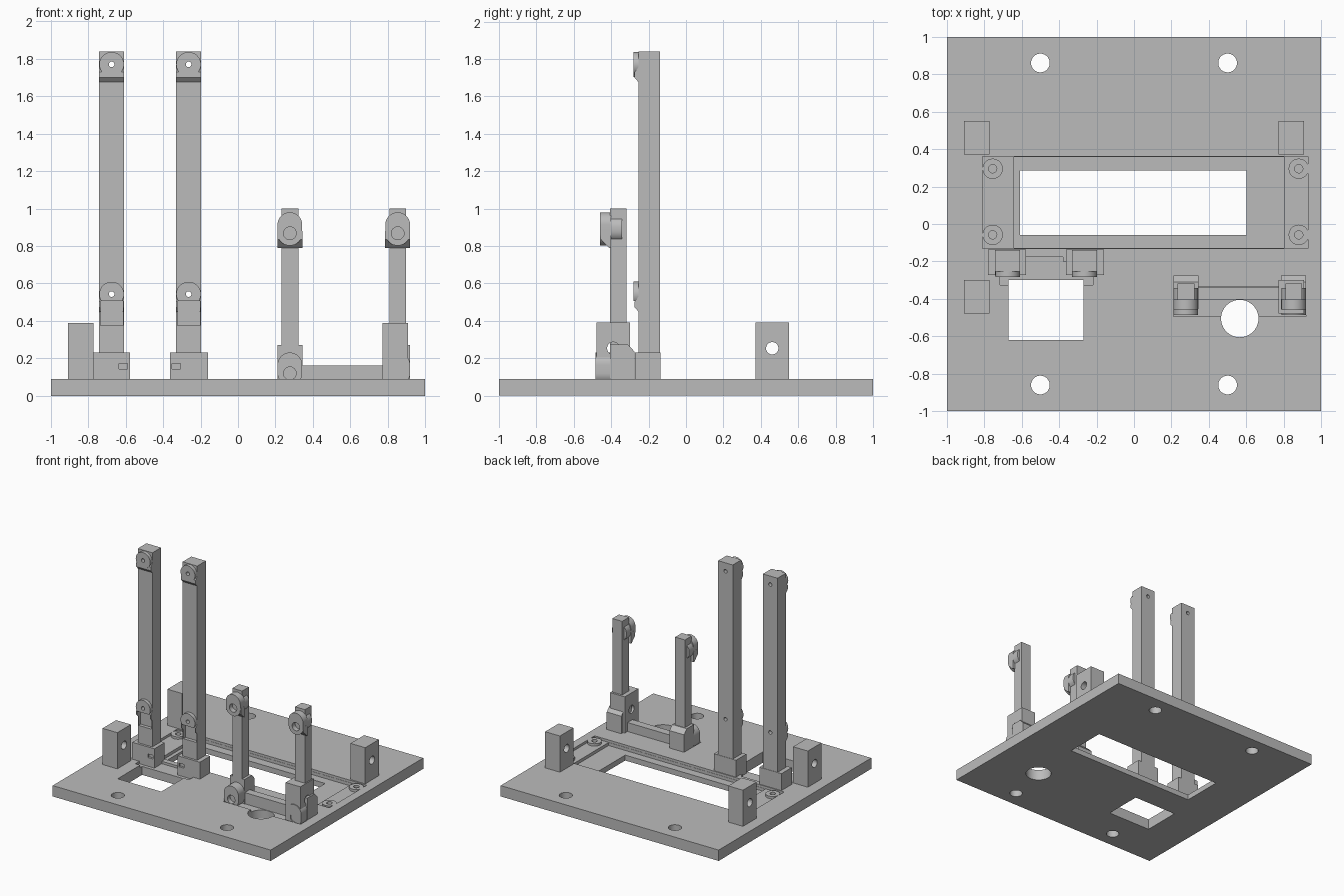
import bpy, bmesh, math
from mathutils import Matrix

if "Cube" in bpy.data.objects:
    bpy.data.objects.remove(bpy.data.objects["Cube"])

grey = bpy.data.materials.new("plain grey")
grey.diffuse_color = (0.5, 0.5, 0.5, 1)
grey.use_nodes = True
grey.node_tree.nodes["Principled BSDF"].inputs["Base Color"].default_value = grey.diffuse_color


def finish(name, bm):
    bmesh.ops.recalc_face_normals(bm, faces=bm.faces)
    me = bpy.data.meshes.new(name)
    bm.to_mesh(me)
    bm.free()
    me.materials.append(grey)
    ob = bpy.data.objects.new(name, me)
    bpy.context.collection.objects.link(ob)
    return ob


def prism(name, points, axis, a, b):
    """Extrude a 2D profile along an axis: x uses (y,z), y uses (x,z), z uses (x,y)."""
    def place(p, t):
        return {'x': (t, p[0], p[1]), 'y': (p[0], t, p[1]), 'z': (p[0], p[1], t)}[axis]
    bm = bmesh.new()
    lo = [bm.verts.new(place(p, a)) for p in points]
    hi = [bm.verts.new(place(p, b)) for p in points]
    bm.faces.new(lo)
    bm.faces.new(hi)
    n = len(points)
    for i in range(n):
        j = (i + 1) % n
        bm.faces.new((lo[i], lo[j], hi[j], hi[i]))
    return finish(name, bm)


def box(name, x0, x1, y0, y1, z0, z1):
    return prism(name, [(x0, y0), (x1, y0), (x1, y1), (x0, y1)], 'z', z0, z1)


def stadium(name, u, v0, v1, r, axis, a, b, n=40):
    """Two half circles joined by straight sides; v0 == v1 gives a cylinder."""
    pts = []
    for v, start in ((v1, 0), (v0, math.pi)):
        steps = n // 2 + (v1 > v0)
        for i in range(steps):
            t = start + math.pi * i / (n // 2)
            pts.append((u + r * math.cos(t), v + r * math.sin(t)))
    return prism(name, pts, axis, a, b)


def cyl(name, u, v, r, axis, a, b):
    return stadium(name, u, v, v, r, axis, a, b)


def cut(ob, *tools):
    for tool in tools:
        mod = ob.modifiers.new("cut", 'BOOLEAN')
        mod.operation = 'DIFFERENCE'
        mod.solver = 'EXACT'
        mod.object = tool
        bpy.context.view_layer.objects.active = ob
        bpy.ops.object.modifier_apply(modifier=mod.name)
        bpy.data.objects.remove(tool)


TOP = 0.09

# Base plate with window, pockets and holes
base = box("base_plate", -1, 1, -1, 1, 0, TOP)
cut(base,
    box("c", -0.81, 0.93, -0.13, 0.36, 0.07, 0.2),
    box("c", -0.64, 0.80, -0.128, 0.358, 0.045, 0.2),
    box("c", -0.61, 0.60, -0.06, 0.285, -0.1, 0.2),
    box("c", -0.715, -0.22, -0.325, -0.20, 0.07, 0.2),
    box("c", -0.58, -0.38, -0.21, -0.175, 0.07, 0.2),
    box("c", -0.67, -0.27, -0.62, -0.30, -0.1, 0.2),
    box("c", 0.21, 0.92, -0.495, -0.335, 0.07, 0.2),
    cyl("c", 0.565, -0.505, 0.1, 'z', -0.1, 0.2))
for x in (-0.5, 0.5):
    for y in (-0.86, 0.86):
        cut(base, cyl("c", x, y, 0.05, 'z', -0.1, 0.2))

# Screw bosses in the window pocket
for x in (-0.755, 0.88):
    for y in (-0.058, 0.295):
        boss = cyl("screw_boss", x, y, 0.054, 'z', 0.065, TOP)
        cut(boss, cyl("c", x, y, 0.022, 'z', 0.0, 0.2))

# Drilled side blocks
for x0 in (-0.908, 0.772):
    for y0, y1 in ((-0.478, -0.30), (0.372, 0.55)):
        block = box("side_block", x0, x0 + 0.135, y0, y1, TOP - 0.02, 0.39)
        cut(block, cyl("c", (y0 + y1) / 2, 0.253, 0.033, 'x', x0 - 0.1, x0 + 0.3))

# Tall posts with feet and round pads
for cx, f0, f1, nx in ((-0.675, -0.78, -0.577, -0.613), (-0.264, -0.363, -0.16, -0.33)):
    x0, x1 = cx - 0.067, cx + 0.067
    post = box("tall_post", x0, x1, -0.253, -0.14, 0.06, 1.84)
    cut(post, box("c", cx - 0.06, cx + 0.06, -0.35, -0.225, 0.375, 0.505))
    foot = box("tall_foot", f0, f1, -0.272, -0.137, 0.06, 0.23)
    cut(foot, box("c", nx - 0.023, nx + 0.023, -0.35, -0.255, 0.142, 0.172))
    for z in (0.543, 1.77):
        pad = cyl("round_pad", cx, z, 0.066, 'y', -0.282, -0.25)
        lip = prism("pad_lip", [(-0.25, z - 0.098), (-0.275, z - 0.071),
                                (-0.275, z - 0.04), (-0.25, z - 0.01)], 'x', x0, x1)
        if z < 1:
            for ob in (pad, lip):
                cut(ob, box("c", cx - 0.06, cx + 0.06, -0.35, -0.2, 0.375, 0.505))
        for ob in (pad, lip, post):
            cut(ob, cyl("c", cx, z, 0.015, 'y', -0.4, 0))

# Short posts with feet, lower bosses and upper brackets
for cx in (0.277, 0.853):
    x0, x1 = cx - 0.067, cx + 0.067
    box("short_post", cx - 0.045, cx + 0.045, -0.405, -0.317, 0.06, 1.0)
    prism("short_foot", [(-0.405, 0.06), (-0.275, 0.06), (-0.275, 0.235),
                         (-0.31, 0.272), (-0.405, 0.272)], 'x', x0, x1)
    lower = stadium("lower_boss", cx, 0.12, 0.165, 0.066, 'y', -0.485, -0.40)
    cut(lower, box("c", cx - 0.2, cx + 0.2, -0.6, -0.3, -0.1, 0.07),
        cyl("c", cx, 0.12, 0.034, 'y', -0.6, -0.45))
    bracket = stadium("upper_bracket", cx, 0.868, 0.914, 0.066, 'y', -0.46, -0.40)
    sleeve = stadium("bracket_sleeve", cx, 0.885, 0.896, 0.066, 'y', -0.41, -0.343)
    lip = prism("bracket_lip", [(-0.40, 0.79), (-0.41, 0.79), (-0.455, 0.835),
                                (-0.455, 0.88), (-0.40, 0.88)], 'x', x0, x1)
    for ob in (bracket, lip):
        cut(ob, cyl("c", cx, 0.868, 0.034, 'y', -0.6, -0.42))

# Bar joining the short posts
box("cross_bar", 0.30, 0.83, -0.402, -0.337, 0.06, 0.163)

# Smooth round sides, keep hard edges
for ob in bpy.context.scene.objects:
    ob.select_set(True)
bpy.context.view_layer.objects.active = base
bpy.ops.object.shade_smooth_by_angle(angle=math.radians(30))
